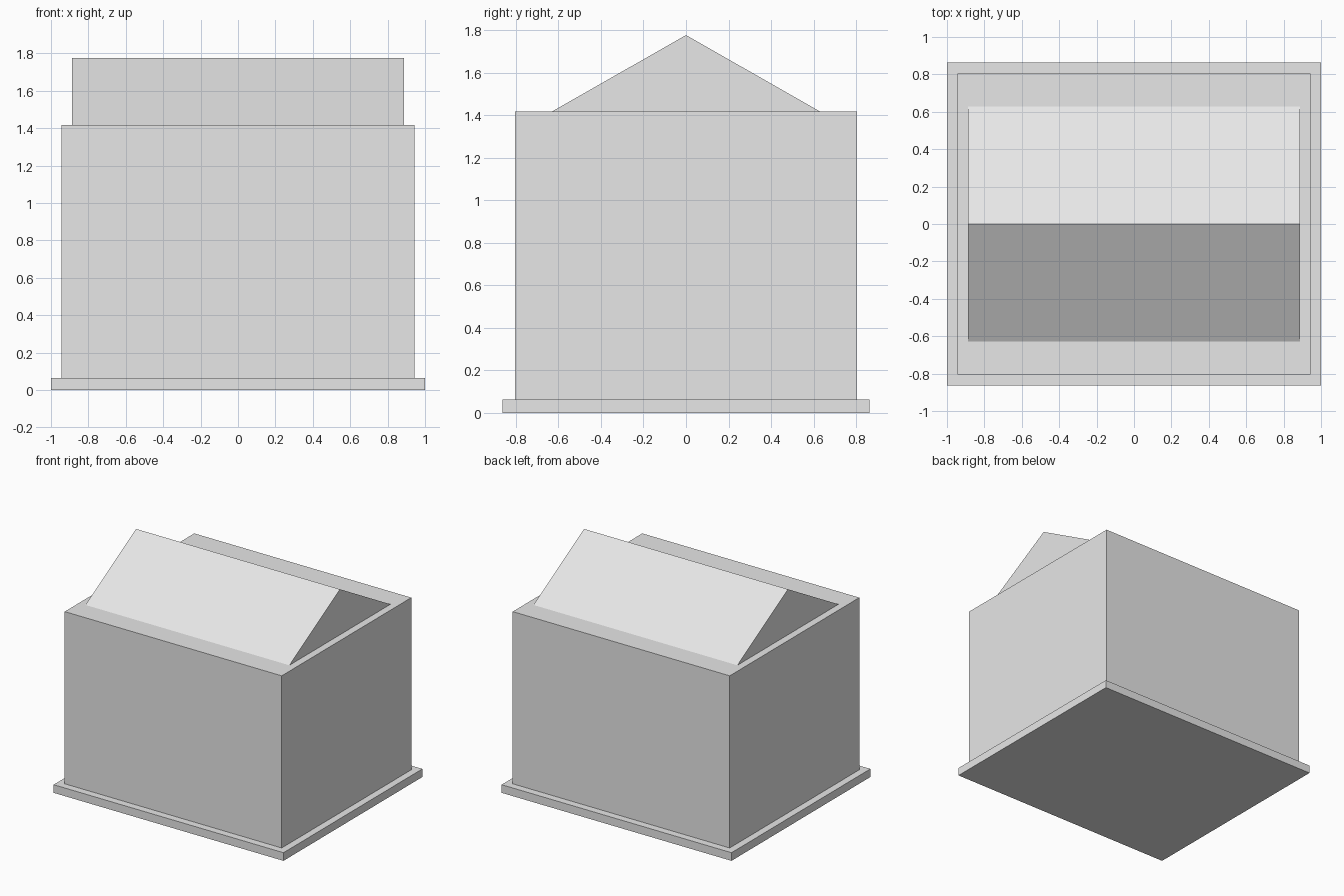
import bpy
import bmesh

if "Cube" in bpy.data.objects:
    bpy.data.objects.remove(bpy.data.objects["Cube"], do_unlink=True)

# One plain grey for every part
grey = bpy.data.materials.new("light_grey")
grey.use_nodes = True
grey.diffuse_color = (0.8, 0.8, 0.8, 1)
grey.node_tree.nodes["Principled BSDF"].inputs["Base Color"].default_value = grey.diffuse_color


def extrude_profile(name, profile, half_length):
    """Extrude a closed (y, z) outline along x, centred on x = 0."""
    bm = bmesh.new()
    face = bm.faces.new([bm.verts.new((-half_length, y, z)) for y, z in profile])
    result = bmesh.ops.extrude_face_region(bm, geom=[face])
    moved = [v for v in result["geom"] if isinstance(v, bmesh.types.BMVert)]
    bmesh.ops.translate(bm, verts=moved, vec=(2 * half_length, 0, 0))
    bmesh.ops.recalc_face_normals(bm, faces=bm.faces)
    mesh = bpy.data.meshes.new(name)
    bm.to_mesh(mesh)
    bm.free()
    mesh.materials.append(grey)
    obj = bpy.data.objects.new(name, mesh)
    bpy.context.collection.objects.link(obj)
    return obj


def block(name, half_x, half_y, bottom, top):
    outline = [(-half_y, bottom), (half_y, bottom), (half_y, top), (-half_y, top)]
    return extrude_profile(name, outline, half_x)


BASE_TOP, WALL_TOP, RIDGE = 0.064, 1.418, 1.776

# Base slab and main body
block("base_slab", 1.0, 0.863, 0, BASE_TOP)
block("body", 0.944, 0.805, BASE_TOP, WALL_TOP)

# Gabled roof resting on the body, ridge along x
extrude_profile("gable_roof", [(-0.628, WALL_TOP), (0.628, WALL_TOP), (0, RIDGE)], 0.887)
